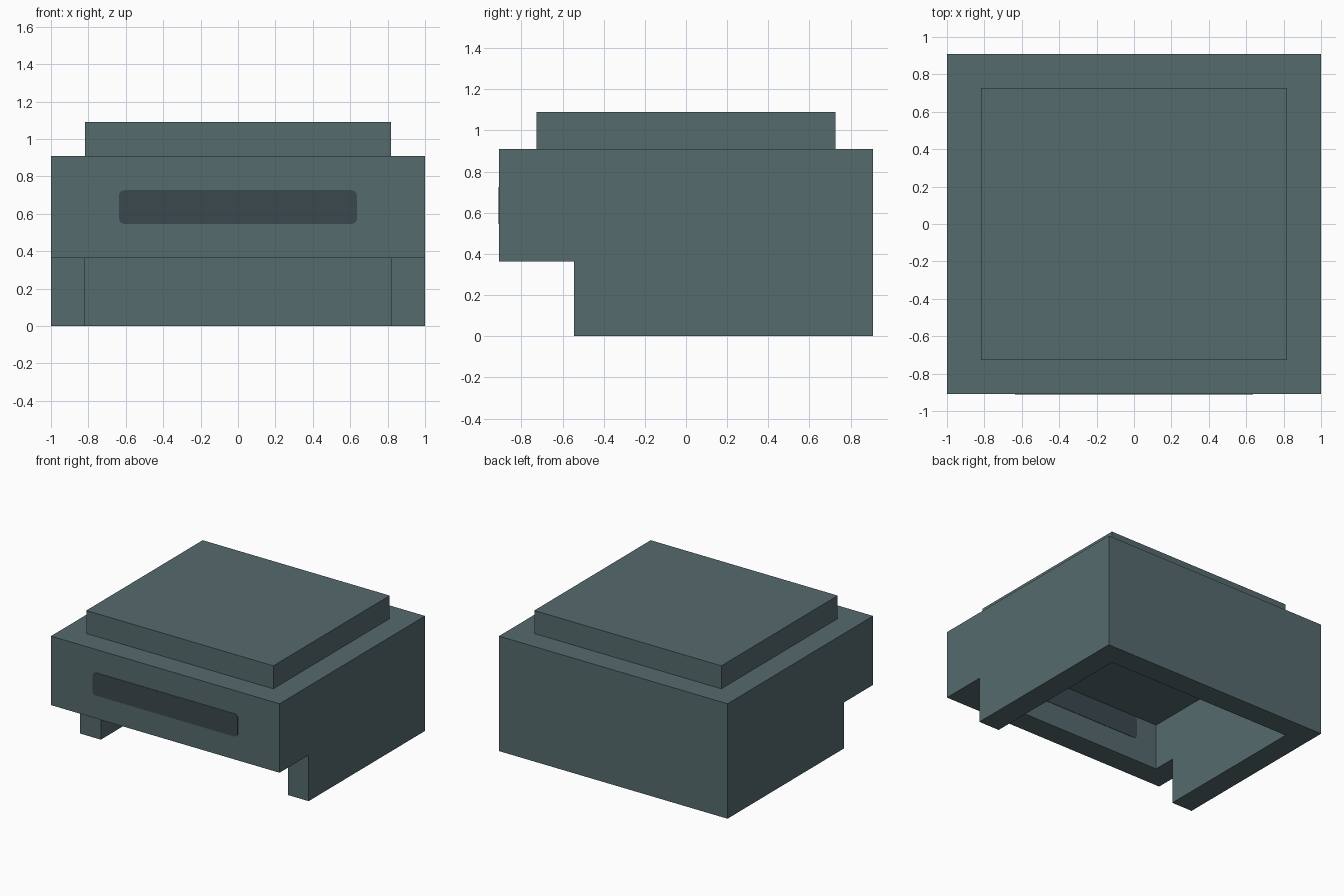
import bpy
import bmesh
from mathutils import Vector

cube = bpy.data.objects.get("Cube")
if cube:
    bpy.data.objects.remove(cube, do_unlink=True)

U = 1 / 11  # design grid unit: the body is 22 units wide


def make_material(name, rgb):
    mat = bpy.data.materials.new(name)
    mat.use_nodes = True
    mat.diffuse_color = (*rgb, 1)
    bsdf = next(n for n in mat.node_tree.nodes if n.type == 'BSDF_PRINCIPLED')
    bsdf.inputs["Base Color"].default_value = (*rgb, 1)
    return mat


def make_box(name, low, high, mat=None):
    """Axis-aligned box between two corners."""
    low, high = Vector(low), Vector(high)
    bm = bmesh.new()
    bmesh.ops.create_cube(bm, size=1)
    for v in bm.verts:
        v.co = Vector(((low[i] + high[i]) / 2 + v.co[i] * (high[i] - low[i]) for i in range(3)))
    mesh = bpy.data.meshes.new(name)
    bm.to_mesh(mesh)
    bm.free()
    obj = bpy.data.objects.new(name, mesh)
    bpy.context.collection.objects.link(obj)
    if mat:
        mesh.materials.append(mat)
    return obj


def cut(obj, cutter):
    """Subtract the cutter from the object and discard the cutter."""
    cutter.hide_render = True
    mod = obj.modifiers.new("cut", 'BOOLEAN')
    mod.operation = 'DIFFERENCE'
    mod.solver = 'EXACT'
    mod.object = cutter
    bpy.context.view_layer.objects.active = obj
    bpy.ops.object.modifier_apply(modifier=mod.name)
    bpy.data.objects.remove(cutter, do_unlink=True)


slate = make_material("slate grey", (0.093, 0.145, 0.155))
dark = make_material("dark slate", (0.044, 0.065, 0.077))

# Thick-walled shell, open below and at the lower front
shell = make_box("shell", (-1, -10 * U, 0), (1, 10 * U, 10 * U), slate)
cut(shell, make_box("cavity_cutter", (-9 * U, -8 * U, -0.5), (9 * U, 8 * U, 8 * U)))
cut(shell, make_box("notch_cutter", (-1.5, -1.5, -0.5), (1.5, -6 * U, 4 * U)))

# Raised slab on top
make_box("top_slab", (-9 * U, -8 * U, 10 * U), (9 * U, 8 * U, 12 * U), slate)

# Dark visor strip with rounded corners, on both faces of the front wall
for name, y in (("visor_outside", -10 * U), ("visor_inside", -8 * U)):
    visor = make_box(name, (-7 * U, y - 0.003, 6 * U), (7 * U, y + 0.003, 8 * U - 0.001), dark)
    bm = bmesh.new()
    bm.from_mesh(visor.data)
    corners = [e for e in bm.edges if abs(e.verts[0].co.y - e.verts[1].co.y) > 0.004]
    bmesh.ops.bevel(bm, geom=corners, offset=0.03, segments=4, profile=0.5, affect='EDGES')
    bm.to_mesh(visor.data)
    bm.free()
